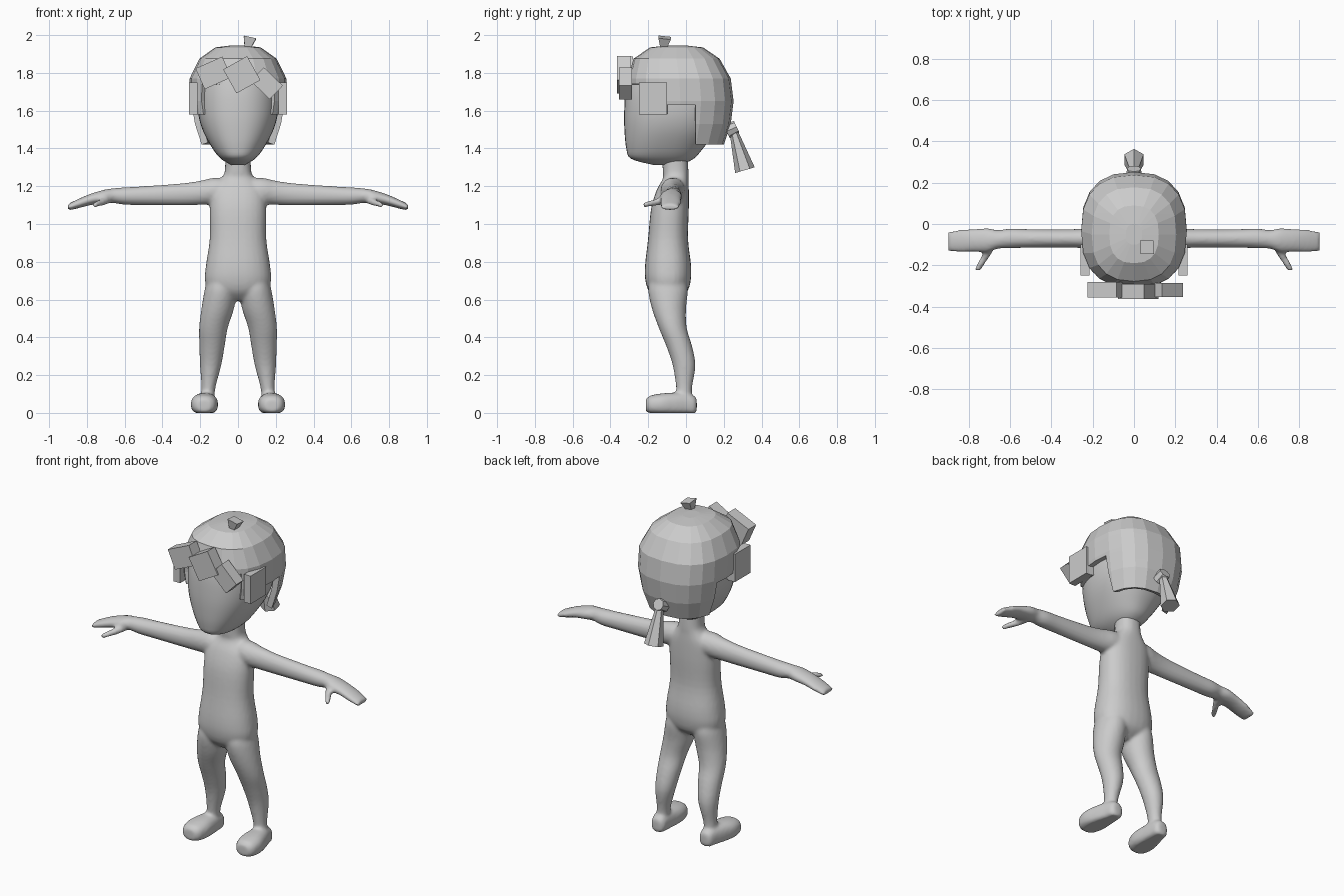
import bpy, bmesh, math
from mathutils import Vector, Matrix

cube = bpy.data.objects.get("Cube")
if cube:
    bpy.data.objects.remove(cube)

GREY = (0.6, 0.6, 0.6, 1)
grey = bpy.data.materials.new("plain grey")
grey.use_nodes = True
grey.diffuse_color = GREY
grey.node_tree.nodes["Principled BSDF"].inputs["Base Color"].default_value = GREY


def finish(bm, name, smooth=False):
    """Turn a bmesh into a named object."""
    bmesh.ops.recalc_face_normals(bm, faces=bm.faces[:])
    for f in bm.faces:
        f.smooth = smooth
    mesh = bpy.data.meshes.new(name)
    bm.to_mesh(mesh)
    bm.free()
    mesh.materials.append(grey)
    ob = bpy.data.objects.new(name, mesh)
    bpy.context.collection.objects.link(ob)
    return ob


def smooth_rows(rows, steps):
    """Catmull-Rom interpolation between cross-sections."""
    rows = [Vector(r) for r in rows]
    ext = [rows[0]] + rows + [rows[-1]]
    out = []
    for a, b, c, d in zip(ext, ext[1:], ext[2:], ext[3:]):
        for i in range(steps):
            t = i / steps
            out.append(b + (c - a) * (t / 2)
                       + (a * 2 - b * 5 + c * 4 - d) * (t * t / 2)
                       + (b * 3 - a - c * 3 + d) * (t ** 3 / 2))
    return out + [rows[-1]]


def loft(bm, rows, axis, sides=28, power=2.0, steps=4, flip=1, floor=None):
    """Closed loft; row = (position on axis, two centres, two radii)."""
    rings = []
    for t, ca, cb, ra, rb in smooth_rows(rows, steps):
        ring = []
        for i in range(sides):
            ang = math.tau * i / sides
            c, s = math.cos(ang), math.sin(ang)
            p = [ca + ra * math.copysign(abs(c) ** (2 / power), c),
                 cb + rb * math.copysign(abs(s) ** (2 / power), s)]
            p.insert(axis, t)
            p[0] *= flip
            if floor is not None:
                p[2] = max(p[2], floor)
            ring.append(bm.verts.new(p))
        rings.append(ring)
    for lo, hi in zip(rings, rings[1:]):
        for i in range(sides):
            j = (i + 1) % sides
            bm.faces.new((lo[i], lo[j], hi[j], hi[i]))
    bm.faces.new(rings[0])
    bm.faces.new(rings[-1])


def box(name, center, size, turn=0.0):
    bm = bmesh.new()
    m = (Matrix.Translation(center) @ Matrix.Rotation(math.radians(turn), 4, 'Y')
         @ Matrix.Diagonal((*size, 1)))
    bmesh.ops.create_cube(bm, size=1, matrix=m)
    return finish(bm, name)


def cone(name, start, end, r0, r1, sides, spin=0.0):
    bm = bmesh.new()
    start, end = Vector(start), Vector(end)
    d = end - start
    m = (Matrix.Translation((start + end) / 2) @ d.to_track_quat('Z', 'Y').to_matrix().to_4x4()
         @ Matrix.Rotation(math.radians(spin), 4, 'Z'))
    bmesh.ops.create_cone(bm, cap_ends=True, segments=sides, radius1=r0, radius2=r1,
                          depth=d.length, matrix=m)
    return finish(bm, name)


# Body: torso, arms, thumbs, legs and feet fused into one smooth skin
TORSO = [(.595, 0, -.10, .04, .05), (.64, 0, -.095, .15, .10), (.70, 0, -.095, .175, .12),
         (.78, 0, -.095, .17, .122), (.92, 0, -.095, .15, .106), (1.08, 0, -.085, .15, .10),
         (1.18, 0, -.07, .14, .085), (1.24, 0, -.055, .09, .068), (1.28, 0, -.055, .07, .068),
         (1.38, 0, -.06, .068, .068)]
ARM = [(0, -.06, 1.18, .06, .06), (.12, -.07, 1.175, .065, .07), (.2, -.07, 1.165, .052, .064),
       (.3, -.07, 1.157, .045, .058), (.5, -.07, 1.15, .045, .05), (.6, -.07, 1.148, .048, .046),
       (.66, -.075, 1.15, .045, .039), (.71, -.078, 1.145, .058, .036), (.78, -.08, 1.13, .055, .03),
       (.84, -.082, 1.11, .055, .025), (.9, -.085, 1.088, .046, .018)]
THUMB = [(-.08, .69, 1.135, .03, .025), (-.14, .71, 1.12, .022, .02),
         (-.19, .74, 1.108, .019, .016), (-.228, .76, 1.10, .015, .012)]
LEG = [(.04, .165, -.01, .04, .042), (.13, .157, -.01, .037, .042), (.25, .145, -.01, .056, .06),
       (.35, .138, -.035, .067, .068), (.45, .13, -.07, .076, .074), (.55, .108, -.09, .086, .09),
       (.65, .092, -.095, .085, .105), (.72, .09, -.095, .07, .09)]
FOOT = [(-.213, .18, .04, .035, .03), (-.19, .18, .043, .06, .048), (-.13, .178, .045, .072, .058),
        (-.06, .172, .045, .062, .062), (0, .165, .045, .05, .06), (.04, .162, .04, .042, .052),
        (.057, .162, .04, .025, .035)]
bm = bmesh.new()
loft(bm, TORSO, 2, power=2.3)
for side in (1, -1):
    loft(bm, ARM, 0, flip=side)
    loft(bm, THUMB, 1, flip=side, sides=16)
    loft(bm, LEG, 2, flip=side)
    loft(bm, FOOT, 1, flip=side, power=2.4, floor=0)
body = finish(bm, "body", True)
remesh = body.modifiers.new("fuse", 'REMESH')
remesh.mode = 'VOXEL'
remesh.voxel_size = 0.01
remesh.use_smooth_shade = True
soften = body.modifiers.new("soften", 'SMOOTH')
soften.factor = 0.5
soften.iterations = 4

# Head: flat-fronted egg with a narrow chin
HEAD = [(1.312, 0, -.10, .035, .07), (1.345, 0, -.125, .09, .165), (1.40, 0, -.113, .135, .203),
        (1.50, 0, -.08, .188, .246), (1.60, 0, -.065, .212, .262), (1.72, 0, -.06, .21, .258),
        (1.82, 0, -.055, .18, .235), (1.90, 0, -.05, .11, .15)]
bm = bmesh.new()
loft(bm, HEAD, 2, sides=40, power=2.3)
head = finish(bm, "head", True)

# Hair cap: faceted shell with a stepped lower edge
CAP = [(1.42, 0, -.04, .20, .24), (1.53, 0, -.035, .235, .272), (1.65, 0, -.03, .256, .282),
       (1.77, 0, -.035, .256, .272), (1.875, 0, -.05, .205, .228), (1.935, 0, -.05, .12, .14),
       (1.945, 0, -.05, .04, .05)]
bm = bmesh.new()
loft(bm, CAP, 2, sides=20, power=2.5, steps=1)
cuts = [((0, y, 0), (0, 1, 0)) for y in (-.24, -.10, .05)]
cuts += [((0, 0, z), (0, 0, 1)) for z in (1.58, 1.63, 1.74)]
for co, no in cuts:
    bmesh.ops.bisect_plane(bm, geom=bm.verts[:] + bm.edges[:] + bm.faces[:],
                           plane_co=co, plane_no=no)


def hairline(y):
    return 1.42 if y > .05 else 1.63 if y > -.10 else 1.58 if y > -.24 else 1.74


spare = [f for f in bm.faces
         if f.calc_center_median().z < hairline(f.calc_center_median().y) + .001]
bmesh.ops.delete(bm, geom=spare, context='FACES')
hair = finish(bm, "hair_cap")
shell = hair.modifiers.new("thickness", 'SOLIDIFY')
shell.thickness = 0.035
shell.offset = -1

# Sideburn plates
for side, label in ((1, "left"), (-1, "right")):
    box(label + "_sideburn", (side * .238, -.175, 1.665), (.045, .15, .17))

# Fringe blocks
box("fringe_right", (-.13, -.318, 1.80), (.155, .075, .12), -24)
box("fringe_middle", (.02, -.328, 1.79), (.145, .072, .145), -29)
box("fringe_left", (.152, -.32, 1.745), (.14, .07, .10), 44)

# Hair tuft, tie and ponytail
cone("hair_tuft", (.048, -.12, 1.92), (.063, -.113, 1.987), .018, .047, 4, 20)
cone("hair_tie", (0, .215, 1.49), (0, .268, 1.515), .04, .034, 8)
cone("ponytail", (0, .245, 1.515), (0, .312, 1.285), .018, .054, 6)
